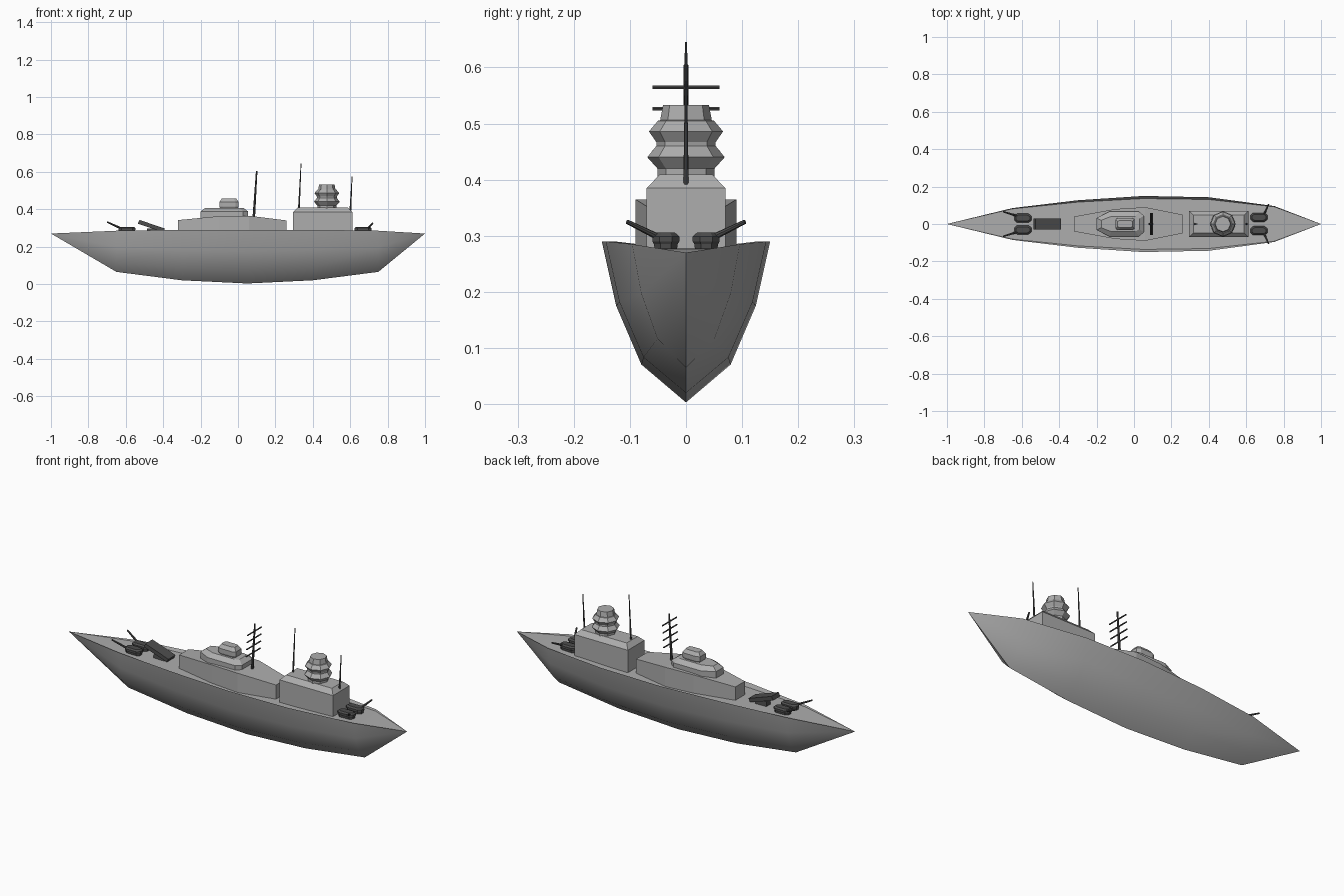
import bpy, bmesh, math
from mathutils import Vector

cube = bpy.data.objects.get("Cube")
if cube:
    bpy.data.objects.remove(cube, do_unlink=True)


def material(name, v):
    m = bpy.data.materials.new(name)
    m.use_nodes = True
    color = (v, v, v, 1)
    m.diffuse_color = color
    m.node_tree.nodes["Principled BSDF"].inputs["Base Color"].default_value = color
    return m


LIGHT = material("light_grey_paint", 0.42)
DARK = material("dark_gunmetal", 0.075)


def finish(name, bm, mat):
    bmesh.ops.recalc_face_normals(bm, faces=bm.faces)
    mesh = bpy.data.meshes.new(name)
    bm.to_mesh(mesh)
    bm.free()
    mesh.materials.append(mat)
    ob = bpy.data.objects.new(name, mesh)
    bpy.context.collection.objects.link(ob)
    return ob


def loft(name, rings, mat):
    """Skin closed rings of equal length and cap both ends."""
    bm = bmesh.new()
    rows = [[bm.verts.new(p) for p in ring] for ring in rings]
    n = len(rows[0])
    for a, b in zip(rows, rows[1:]):
        for i in range(n):
            j = (i + 1) % n
            bm.faces.new((a[i], a[j], b[j], b[i]))
    bm.faces.new(rows[0])
    bm.faces.new(rows[-1])
    bmesh.ops.remove_doubles(bm, verts=bm.verts, dist=1e-5)
    return finish(name, bm, mat)


def tiers(name, center, half, levels, mat):
    """Stack a y-mirrored plan outline at levels of (z, inset)."""
    cx, cy = center
    outline = half + [(x, -y) for x, y in reversed(half)]
    ex = max(abs(x) for x, y in half)
    ey = max(y for x, y in half)
    rings = [[(cx + x * (1 - d / ex), cy + y * (1 - d / ey), z) for x, y in outline]
             for z, d in levels]
    return loft(name, rings, mat)


def rod(name, a, b, r1, r2, mat=DARK, sides=8):
    a, b = Vector(a), Vector(b)
    rot = (b - a).to_track_quat('Z', 'Y')
    ring = [Vector((math.cos(2 * math.pi * i / sides), math.sin(2 * math.pi * i / sides), 0))
            for i in range(sides)]
    return loft(name, [[p + rot @ (v * r) for v in ring] for p, r in ((a, r1), (b, r2))], mat)


# Hull with a low bulwark around a sunken deck: x, half width, rim z, keel z, deck inset
stations = [(-1, 0, .27, .27, 0), (-.65, .085, .285, .065, .004), (-.3, .127, .29, .02, .01),
            (.05, .15, .29, .003, .014), (.4, .143, .29, .02, .012),
            (.75, .096, .285, .065, .004), (1, 0, .27, .27, 0)]
section = [(1, 1), (.83, .6), (.53, .235), (0, 0)]
rings = []
for x, w, rim, keel, inset in stations:
    side = [(x, w * u, keel + (rim - keel) * v) for u, v in section]
    other = [(x, -y, z) for x, y, z in reversed(side[:-1])]
    deck = [(x, s * (w - inset), rim - 2 * inset) for s in (-1, 1)]
    rings.append(side + other + deck)
hull = loft("hull", rings, LIGHT)
bpy.ops.object.select_all(action='DESELECT')
hull.select_set(True)
bpy.context.view_layer.objects.active = hull
bpy.ops.object.shade_smooth_by_angle(angle=math.radians(30))

# Midship deckhouse with a gently arched roof
house = [(-.32, .04, .342), (-.1, .08, .363), (.06, .09, .365), (.26, .05, .34)]
loft("midship_house", [[(x, -y, .25), (x, -y, z), (x, y, z), (x, y, .25)]
                       for x, y, z in house], LIGHT)
tiers("midship_upper_house", (-.073, 0),
      [(-.127, .032), (-.06, .066), (.1, .066), (.127, .045)],
      [(.35, 0), (.388, 0), (.407, .025)], LIGHT)
tiers("midship_cabin", (-.048, 0), [(-.052, .024), (-.035, .033), (.035, .033), (.052, .024)],
      [(.4, .006), (.415, 0), (.438, 0), (.456, .013)], LIGHT)

# Forward block and octagonal bridge tower
tiers("bridge_block", (.453, 0), [(-.158, .07), (.158, .07)],
      [(.25, 0), (.385, 0), (.409, .023)], LIGHT)
profile = [(.4, .051), (.42, .051), (.44, .069), (.46, .053), (.467, .053),
           (.486, .066), (.505, .05), (.506, .046), (.533, .041)]
loft("bridge_tower", [[(.475 + r * math.cos(i * math.pi / 4), r * math.sin(i * math.pi / 4), z)
                       for i in range(8)] for z, r in profile], LIGHT)

# Masts, the middle one with crossbars
rod("main_mast", (.084, 0, .35), (.1, 0, .605), .007, .004)
for i in range(4):
    z = .45 + i * .0383
    x = .084 + (z - .35) * .063
    rod("mast_crossbar", (x, -.06, z), (x, .06, z), .0035, .0035, sides=6)
rod("bridge_aft_mast", (.325, 0, .39), (.337, 0, .645), .005, .002)
rod("bridge_fore_mast", (.6, 0, .38), (.61, 0, .575), .005, .002)

# Paired gun turrets at each end: centre x, centre y, barrel tip
plan = [(-.046, .011), (-.03, .024), (.03, .024), (.046, .011)]
for label, cx, cy, dx, tip in (("fore", .668, .036, .025, (.72, .105, .325)),
                               ("aft", -.594, .031, -.03, (-.7, .066, .332))):
    for side, s in (("left", 1), ("right", -1)):
        name = label + "_" + side
        tiers(name + "_turret", (cx, s * cy), plan,
              [(.255, .006), (.285, .003), (.29, 0), (.299, 0), (.306, .008)], DARK)
        rod(name + "_barrel", (cx + dx, s * (cy + .012), .297),
            (tip[0], s * tip[1], tip[2]), .006, .004)

# Tilted launcher on a pedestal
launcher = [(-.4, .278), (-.39, .296), (-.527, .343), (-.536, .323)]
loft("launcher_box", [[(x, y, z) for x, z in launcher] for y in (-.03, .03)], DARK)
tiers("launcher_base", (-.455, 0), [(-.035, .02), (.035, .02)], [(.255, 0), (.298, .004)], DARK)
